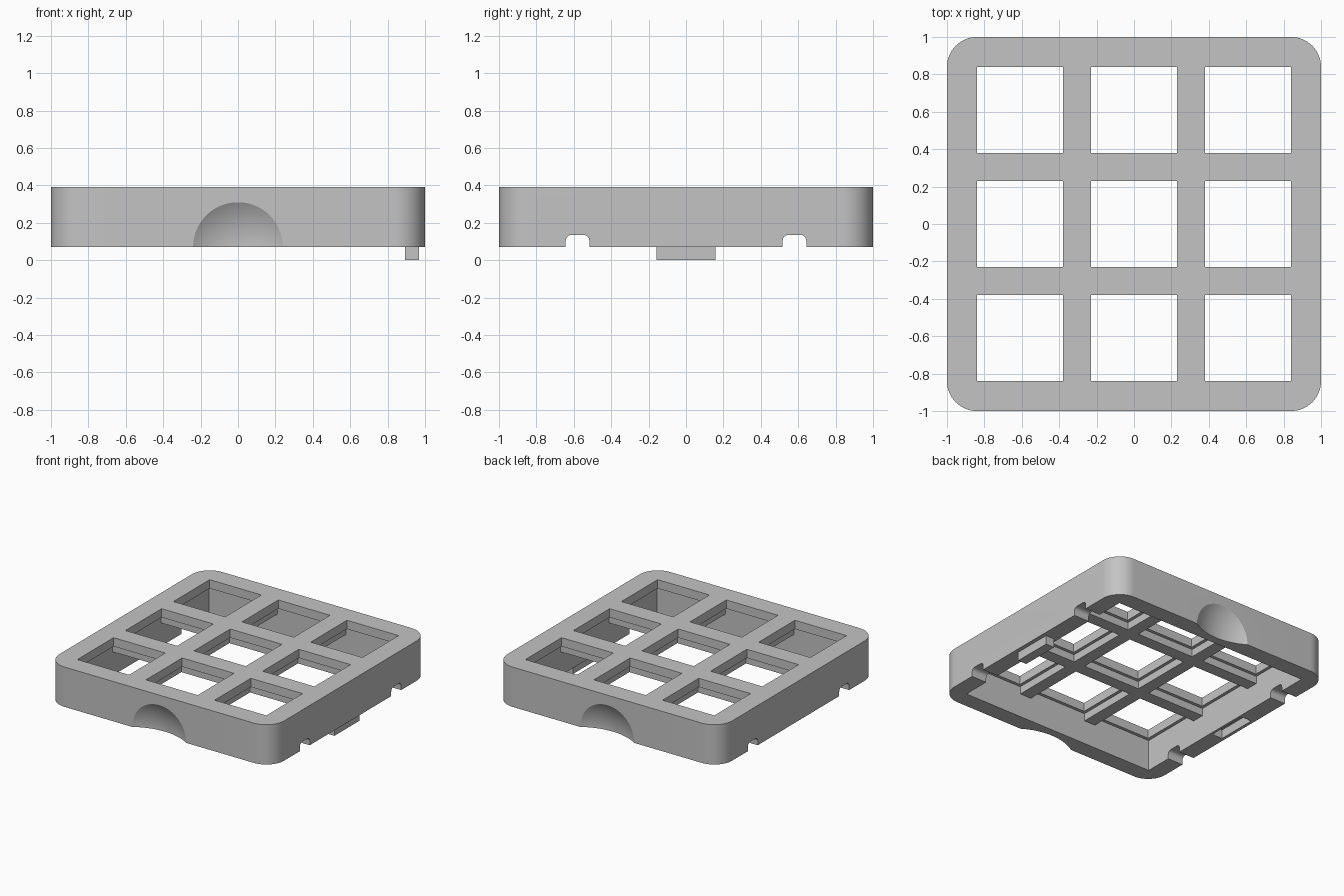
import bpy, bmesh, math
from mathutils import Matrix

old = bpy.data.objects.get("Cube")
if old:
    bpy.data.objects.remove(old, do_unlink=True)

BASE, TOP = 0.07, 0.39        # underside and top of the cover
PITCH, HOLE, CELL = 0.61, 0.23, 0.255
RIB_Z, LIP_Z = 0.26, 0.32     # underside of ribs and of the lip

grey = bpy.data.materials.new("plain grey")
grey.use_nodes = True
colour = (0.55, 0.55, 0.55, 1)
grey.diffuse_color = colour
grey.node_tree.nodes["Principled BSDF"].inputs["Base Color"].default_value = colour


def add_box(bm, x, y, z):
    """Box between (low, high) pairs; returns its vertices."""
    size = [b - a for a, b in (x, y, z)]
    mid = [(a + b) / 2 for a, b in (x, y, z)]
    m = Matrix.Translation(mid) @ Matrix.Diagonal((*size, 1))
    return bmesh.ops.create_cube(bm, size=1, matrix=m)["verts"]


def make(name, bm):
    mesh = bpy.data.meshes.new(name)
    bmesh.ops.recalc_face_normals(bm, faces=bm.faces)
    bm.to_mesh(mesh)
    bm.free()
    mesh.materials.append(grey)
    ob = bpy.data.objects.new(name, mesh)
    bpy.context.collection.objects.link(ob)
    return ob


def cut(ob, bm):
    """Subtract the cutter from the object and discard it."""
    cutter = make("cutter", bm)
    cutter.hide_render = True
    mod = ob.modifiers.new("cut", "BOOLEAN")
    mod.operation, mod.solver, mod.object = "DIFFERENCE", "EXACT", cutter
    bpy.context.view_layer.update()
    result = ob.evaluated_get(bpy.context.evaluated_depsgraph_get())
    mesh = bpy.data.meshes.new_from_object(result)
    ob.modifiers.clear()
    ob.data = mesh
    bpy.data.objects.remove(cutter, do_unlink=True)


def bevel_along(bm, axis, radius, segments, low=-math.inf):
    """Round the edges that run along one axis, above a height."""
    edges = []
    for e in bm.edges:
        d = e.verts[1].co - e.verts[0].co
        if abs(d[axis]) > 0.99 * d.length and min(v.co.z for v in e.verts) > low:
            edges.append(e)
    bmesh.ops.bevel(bm, geom=edges, offset=radius, segments=segments,
                    profile=0.5, affect="EDGES")


# Rounded block
bm = bmesh.new()
add_box(bm, (-1, 1), (-1, 1), (BASE, TOP))
bevel_along(bm, 2, 0.16, 16)
cover = make("grid_cover", bm)

# Hollow underside below the ribs
reach = PITCH + CELL
bm = bmesh.new()
add_box(bm, (-reach, reach), (-reach, reach), (-0.1, RIB_Z))
cut(cover, bm)

# Nine cells between the ribs, then nine narrower openings through the lip
for half, low, high in ((CELL, RIB_Z - 0.08, LIP_Z), (HOLE, LIP_Z - 0.03, TOP + 0.1)):
    bm = bmesh.new()
    for i in (-PITCH, 0, PITCH):
        for j in (-PITCH, 0, PITCH):
            add_box(bm, (i - half, i + half), (j - half, j + half), (low, high))
    cut(cover, bm)

# Notches with rounded tops through both side walls
bm = bmesh.new()
for y in (-0.58, 0.58):
    add_box(bm, (-1.2, 1.2), (y - 0.063, y + 0.063), (-0.1, 0.135))
bevel_along(bm, 0, 0.03, 6, low=0.1)
cut(cover, bm)

# Shallow round finger scoops at front and back
depth, rim = 0.07, 0.24
radius = (rim ** 2 + depth ** 2) / (2 * depth)
bm = bmesh.new()
for side in (-1, 1):
    m = Matrix.Translation((0, side * (1 + radius - depth), BASE)) @ Matrix.Rotation(math.pi / 2, 4, "X")
    bmesh.ops.create_uvsphere(bm, u_segments=64, v_segments=64, radius=radius, matrix=m)
cut(cover, bm)

# Socket in the rim, opposite the tab
bm = bmesh.new()
add_box(bm, (-0.975, -0.885), (-0.165, 0.165), (-0.1, BASE + 0.07))
cut(cover, bm)

# Locating tab under the other rim
bm = bmesh.new()
add_box(bm, (0.892, 0.968), (-0.158, 0.158), (0, BASE + 0.01))
tab = make("locating_tab", bm)

# Smooth curves, sharp corners
bpy.ops.object.select_all(action="DESELECT")
cover.select_set(True)
bpy.context.view_layer.objects.active = cover
bpy.ops.object.shade_smooth_by_angle(angle=math.radians(25))
